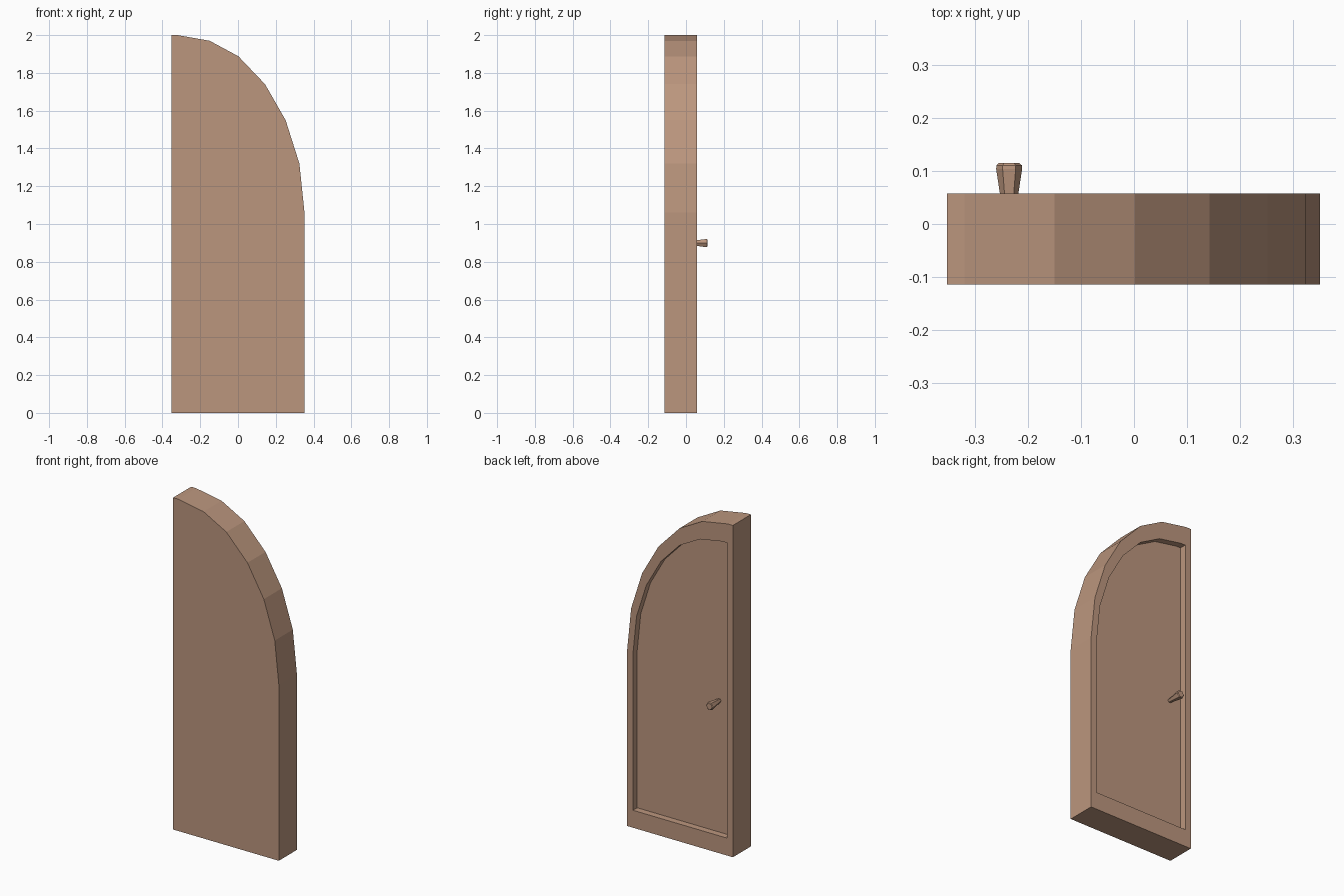
import bpy, bmesh, math

if "Cube" in bpy.data.objects:
    bpy.data.objects.remove(bpy.data.objects["Cube"])

wood = bpy.data.materials.new("warm_brown_wood")
wood.diffuse_color = (0.50, 0.305, 0.208, 1)
wood.use_nodes = True
wood.node_tree.nodes["Principled BSDF"].inputs["Base Color"].default_value = wood.diffuse_color


def finish(bm, name):
    bmesh.ops.recalc_face_normals(bm, faces=bm.faces)
    mesh = bpy.data.meshes.new(name)
    bm.to_mesh(mesh)
    bm.free()
    mesh.materials.append(wood)
    obj = bpy.data.objects.new(name, mesh)
    bpy.context.collection.objects.link(obj)
    return obj


def ring(bm, pts, y):
    return [bm.verts.new((x, y, z)) for x, z in pts]


def bridge(bm, a, b):
    n = len(a)
    for i in range(n):
        j = (i + 1) % n
        bm.faces.new((a[i], a[j], b[j], b[i]))


# Door leaf: half-arch outline with a recessed panel in the back
FRONT, BACK, PANEL = -0.114, 0.058, 0.018
outline = [(-0.353, 0), (0.352, 0), (0.352, 1.06), (0.325, 1.32),
           (0.252, 1.55), (0.143, 1.74), (0.002, 1.888), (-0.15, 1.97),
           (-0.32, 2.0), (-0.353, 2.0)]
inset = [(x * 0.89, 0.995 + (z - 1.0) * 0.89) for x, z in outline]

bm = bmesh.new()
rings = [ring(bm, outline, FRONT), ring(bm, outline, BACK),
         ring(bm, inset, BACK), ring(bm, inset, PANEL)]
for a, b in zip(rings, rings[1:]):
    bridge(bm, a, b)
bm.faces.new(rings[0])
bm.faces.new(rings[-1])
finish(bm, "door_leaf")

# Knob: flared six-sided stem with a bevelled tip
bm = bmesh.new()
rings = []
for y, r in [(PANEL, 0.0115), (0.104, 0.0245), (0.111, 0.0240), (0.115, 0.0195)]:
    pts = [(-0.236 + r * math.cos(k * math.pi / 3),
            0.899 + r * math.sin(k * math.pi / 3)) for k in range(6)]
    rings.append(ring(bm, pts, y))
for a, b in zip(rings, rings[1:]):
    bridge(bm, a, b)
bm.faces.new(rings[0])
bm.faces.new(rings[-1])
finish(bm, "door_knob")
